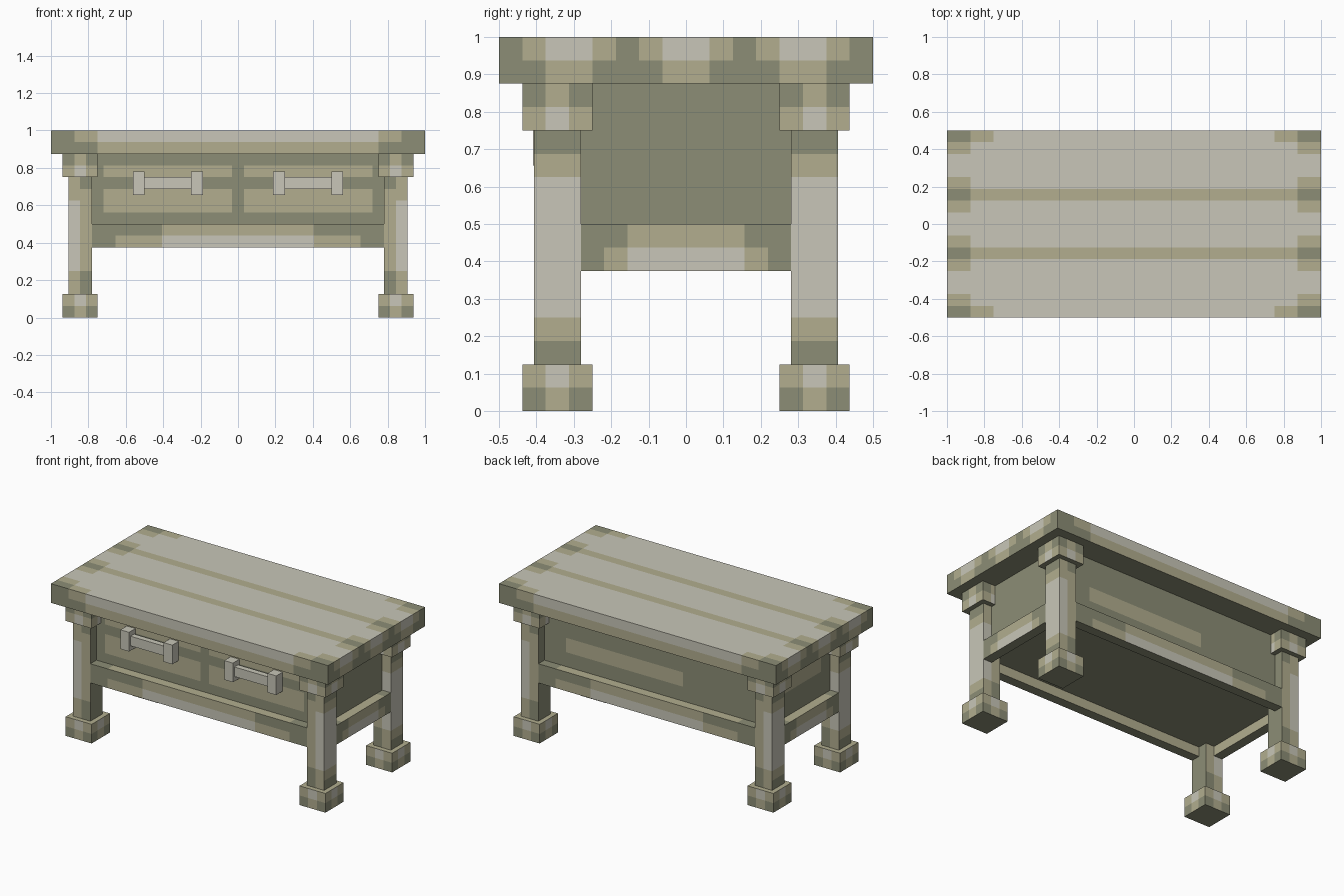
import bpy, bmesh
from mathutils import Vector

if "Cube" in bpy.data.objects:
    bpy.data.objects.remove(bpy.data.objects["Cube"])

U = 1 / 16  # modelling unit
LIGHT, TAN, DARK = 0, 1, 2


def material(name, color):
    m = bpy.data.materials.new(name)
    m.diffuse_color = (*color, 1)
    m.use_nodes = True
    m.node_tree.nodes["Principled BSDF"].inputs["Base Color"].default_value = m.diffuse_color
    return m


MATS = [material("pale_stone", (0.578, 0.565, 0.479)),
        material("tan_wood", (0.445, 0.423, 0.275)),
        material("olive_wood", (0.262, 0.270, 0.181))]


def box(name, lo, hi, rule, step=1.0):
    """Box in units, cut on a grid; rule(centre, normal) gives each cell's colour."""
    bm = bmesh.new()
    bmesh.ops.create_cube(bm, size=1)
    for v in bm.verts:
        v.co = Vector([lo[i] if v.co[i] < 0 else hi[i] for i in range(3)])
    for axis in range(3):
        no = Vector([float(i == axis) for i in range(3)])
        c = int(lo[axis] // step + 1) * step
        while c < hi[axis] - 1e-4:
            if c > lo[axis] + 1e-4:
                geom = bm.verts[:] + bm.edges[:] + bm.faces[:]
                bmesh.ops.bisect_plane(bm, geom=geom, plane_co=no * c, plane_no=no)
            c += step
    bm.normal_update()
    for f in bm.faces:
        f.material_index = rule(f.calc_center_median(), f.normal)
    # merge neighbouring cells of one colour
    bmesh.ops.dissolve_limit(bm, angle_limit=0.01, verts=bm.verts[:],
                             edges=bm.edges[:], delimit={'MATERIAL', 'NORMAL'})
    bmesh.ops.scale(bm, vec=(U, U, U), verts=bm.verts[:])
    me = bpy.data.meshes.new(name)
    bm.to_mesh(me)
    bm.free()
    for m in MATS:
        me.materials.append(m)
    ob = bpy.data.objects.new(name, me)
    bpy.context.collection.objects.link(ob)
    return ob


# Tabletop: three planks with worn edges
def top_rule(c, n):
    X, Y, upper = abs(c.x), abs(c.y), c.z > 15
    if n.z > 0.5:
        seam = 2 < Y < 3
        if X > 14 and (seam or Y > 7):
            return DARK
        if seam or (X > 14 and (1 < Y < 4 or Y > 6)) or (X > 12 and Y > 7):
            return TAN
        return LIGHT
    if n.z < -0.5:
        return DARK
    if abs(n.y) > 0.5:
        if upper:
            return DARK if X > 14 else TAN if X > 12 else LIGHT
        return DARK if X > 12 else TAN
    if upper:
        if Y < 1 or 4 < Y < 6:
            return LIGHT
        return DARK if 2 < Y < 3 or Y > 7 else TAN
    return TAN if Y < 1 or 4 < Y < 6 else DARK


box("tabletop", (-16, -8, 14), (16, 8, 16), top_rule)


# Drawer body with painted panels
def body_rule(c, n):
    X, Y, z = abs(c.x), abs(c.y), c.z
    if n.y < -0.5 and 0.5 < X < 11.5 and (9 < z < 11 or 12 < z < 13):
        return TAN
    if n.y > 0.5 and -3.5 < c.x < 10 and 9.5 < z < 11:
        return TAN
    if n.x < -0.5 and Y < 3 and 10.5 < z < 12:
        return TAN
    return DARK


box("drawer_body", (-13.5, -5.5, 8), (13.5, 5.5, 14), body_rule, 0.5)
box("bottom_panel", (-13.5, -5.5, 7), (13.5, 5.5, 8), lambda c, n: DARK, 40)


# Apron boards between the legs
def apron_rule(along, outward, inner, outer):
    def rule(c, n):
        a = abs(c[along])
        if n.z < -0.5:
            return DARK
        if n.z > 0.5:
            return TAN if a < outer else DARK
        if n[outward] * c[outward] < 0:
            return TAN
        if c.z > 7:
            return TAN if a < inner else DARK
        return LIGHT if a < inner else TAN if a < outer else DARK
    return rule


for s, name in ((-1, "front_apron"), (1, "back_apron")):
    y0, y1 = sorted((5.5 * s, 6.5 * s))
    box(name, (-12.5, y0, 6), (12.5, y1, 8), apron_rule(0, 1, 6.5, 10.5), 0.5)
for s, name in ((-1, "left_apron"), (1, "right_apron")):
    x0, x1 = sorted((13.5 * s, 14.5 * s))
    box(name, (x0, -4.5, 6), (x1, 4.5, 8), apron_rule(1, 0, 2.5, 3.5), 0.5)


# Legs with square feet and capitals
def leg_rule(c, n):
    z = c.z
    if abs(n.x) > 0.5:
        if n.x * c.x < 0:
            return DARK
        return LIGHT if 4 < z < 10 else TAN if 3 < z < 11 else DARK
    if abs(c.x) > 13.5:
        return LIGHT if 4 < z < 10 else TAN
    return TAN if 4 < z < 11 else DARK


def block_rule(cx, cy, dark_low):
    def rule(c, n):
        if abs(n.z) > 0.5:
            return TAN if n.z > 0 else DARK
        d = abs(c.y - cy) if abs(n.x) > 0.5 else abs(c.x - cx)
        middle = d < 0.5
        outer_row = c.z < 1 if dark_low else c.z > 13
        if outer_row:
            return TAN if middle else DARK
        return LIGHT if middle else TAN
    return rule


for sy, end in ((-1, "front"), (1, "back")):
    for sx, side in ((-1, "left"), (1, "right")):
        cx, cy = 13.5 * sx, 5.5 * sy
        tag = end + "_" + side
        box(tag + "_leg", (cx - 1, cy - 1, 2), (cx + 1, cy + 1, 12), leg_rule, 0.5)
        for part, z in (("_foot", 0), ("_capital", 12)):
            box(tag + part, (cx - 1.5, cy - 1.5, z), (cx + 1.5, cy + 1.5, z + 2),
                block_rule(cx, cy, z == 0))

# Drawer handles: two posts and a bar
for s, side in ((-1, "left"), (1, "right")):
    cx = 6 * s
    for k, post in ((-1, "outer_a"), (1, "outer_b")):
        px = cx + 2.5 * k
        box(f"{side}_handle_post_{post[-1]}", (px - 0.5, -6.55, 10.5),
            (px + 0.5, -5.5, 12.5), lambda c, n: LIGHT, 40)
    box(side + "_handle_bar", (cx - 2, -6.3, 11), (cx + 2, -5.7, 12),
        lambda c, n: LIGHT, 40)
